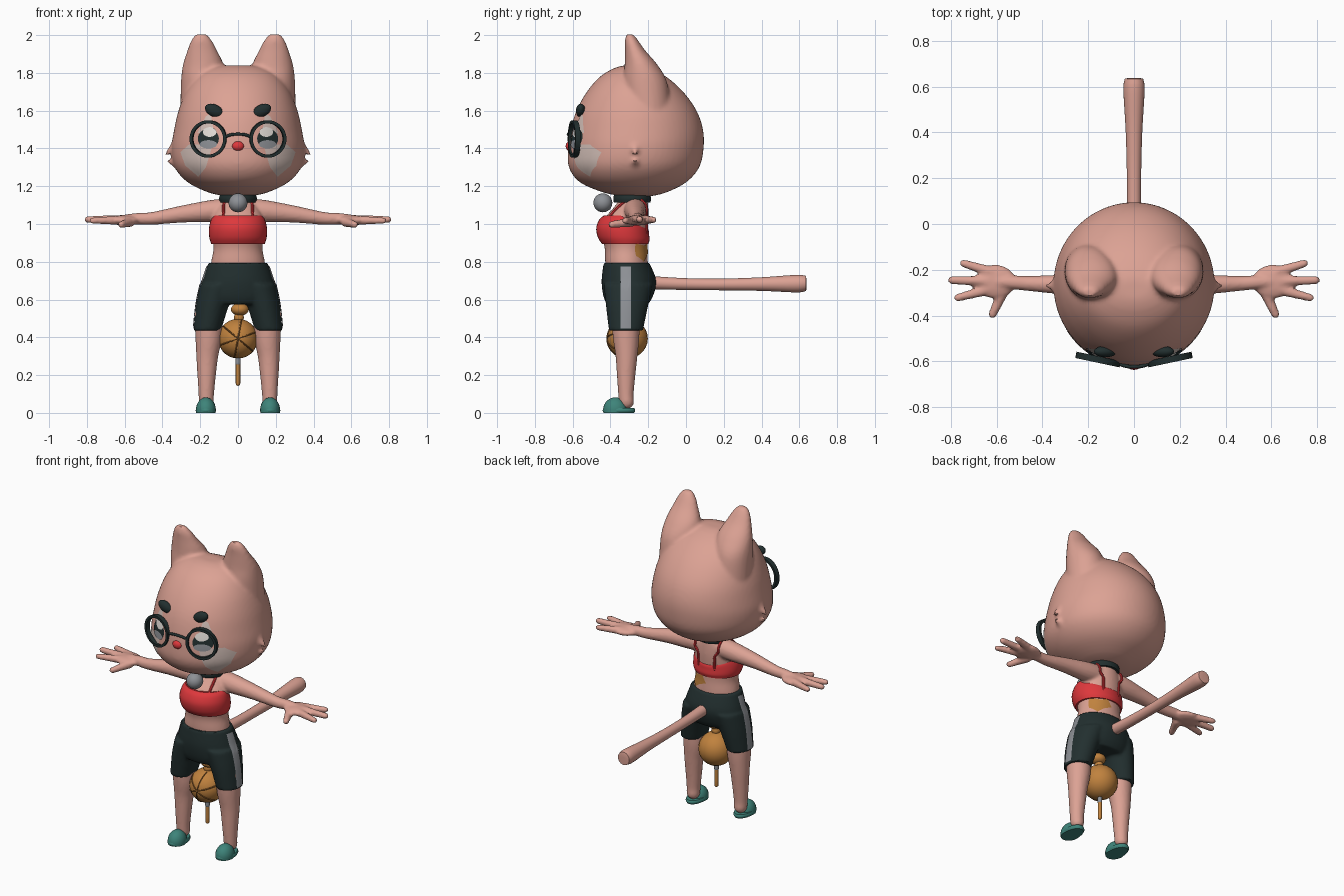
import bpy, bmesh, math
from mathutils import Vector, Matrix
from mathutils.bvhtree import BVHTree

if "Cube" in bpy.data.objects:
    bpy.data.objects.remove(bpy.data.objects["Cube"])


def material(name, r, g, b):
    m = bpy.data.materials.new(name)
    lin = [((c / 255 + 0.055) / 1.055) ** 2.4 for c in (r, g, b)]
    m.diffuse_color = (*lin, 1)
    m.use_nodes = True
    m.node_tree.nodes["Principled BSDF"].inputs["Base Color"].default_value = m.diffuse_color
    return m


SKIN = material("skin", 220, 162, 148)
PALE = material("pale_marking", 212, 192, 184)
DARK = material("dark_cloth", 34, 47, 47)
RED = material("red", 222, 56, 60)
TEAL = material("teal", 62, 132, 122)
ORANGE = material("orange", 192, 130, 62)
BROWN = material("brown_seam", 140, 92, 42)
GREY = material("grey", 142, 145, 150)
WHITE = material("white", 232, 226, 220)


# ---------- helpers ----------
def spline(rows, n=5):
    """Smooth resampling of rows of numbers (Catmull-Rom)."""
    out = []
    for i in range(len(rows) - 1):
        a, b, c, d = (rows[min(max(k, 0), len(rows) - 1)] for k in range(i - 1, i + 3))
        for k in range(n):
            t = k / n
            out.append([0.5 * (2 * q + (r - p) * t + (2 * p - 5 * q + 4 * r - s) * t * t
                               + (3 * q - p - 3 * r + s) * t ** 3) for p, q, r, s in zip(a, b, c, d)])
    return out + [list(rows[-1])]


def skin_rings(bm, rings):
    rings = [[bm.verts.new(p) for p in r] for r in rings]
    n = len(rings[0])
    for a, b in zip(rings, rings[1:]):
        for i in range(n):
            bm.faces.new((a[i], a[(i + 1) % n], b[(i + 1) % n], b[i]))
    bm.faces.new(rings[0][::-1])
    bm.faces.new(rings[-1])


def loft(bm, rows, side=1, n=40):
    """Stack of ellipses: rows of (z, cx, cy, rx, ry)."""
    ang = [2 * math.pi * i / n for i in range(n)]
    skin_rings(bm, [[(side * (cx + abs(rx) * math.cos(a)), cy + abs(ry) * math.sin(a), z) for a in ang]
                    for z, cx, cy, rx, ry in spline(rows)])


def tube(bm, pts, side=1, n=16, flat=1.0):
    """Round-ended tube: points of (x, y, z, radius)."""
    p = spline(pts, 4)
    a, b = Vector(p[0][:3]), Vector(p[1][:3])
    d0, r0 = (a - b).normalized(), p[0][3]
    y, z = Vector(p[-2][:3]), Vector(p[-1][:3])
    d1, r1 = (z - y).normalized(), p[-1][3]
    head = [[*(a + d0 * r0 * s), r0 * math.sqrt(1 - s * s)] for s in (0.99, 0.8, 0.45)]
    tail = [[*(z + d1 * r1 * s), r1 * math.sqrt(1 - s * s)] for s in (0.45, 0.8, 0.99)]
    p = head + p + tail
    rings = []
    for i, q in enumerate(p):
        d = Vector(p[min(i + 1, len(p) - 1)][:3]) - Vector(p[max(i - 1, 0)][:3])
        u = d.cross(Vector((0, 0, 1)) if abs(d.normalized().z) < 0.9 else Vector((0, 1, 0))).normalized()
        v = u.cross(d).normalized() * flat
        ring = []
        for k in range(n):
            t = 2 * math.pi * k / n
            w = Vector(q[:3]) + (u * math.cos(t) + v * math.sin(t)) * q[3]
            ring.append((side * w.x, w.y, w.z))
        rings.append(ring)
    skin_rings(bm, rings)


def ball(bm, c, s, tilt=0.0):
    m = Matrix.Translation(c) @ Matrix.Rotation(tilt, 4, 'Y') @ Matrix.Diagonal((*s, 1))
    bmesh.ops.create_uvsphere(bm, u_segments=24, v_segments=14, radius=1, matrix=m)


def finish(name, bm, mat, voxel=0, relax=4):
    """Make the object; with a voxel size its shells are fused and blended."""
    bmesh.ops.recalc_face_normals(bm, faces=bm.faces)
    me = bpy.data.meshes.new(name)
    bm.to_mesh(me)
    bm.free()
    ob = bpy.data.objects.new(name, me)
    bpy.context.collection.objects.link(ob)
    me.materials.append(mat)
    if voxel:
        r = ob.modifiers.new("fuse", 'REMESH')
        r.mode, r.voxel_size = 'VOXEL', voxel
        s = ob.modifiers.new("blend", 'SMOOTH')
        s.iterations, s.factor = relax, 0.5
        dg = bpy.context.evaluated_depsgraph_get()
        new = bpy.data.meshes.new_from_object(ob.evaluated_get(dg))
        ob.modifiers.clear()
        ob.data = new
        new.materials.clear()
        new.materials.append(mat)
    return ob


def tree_of(ob):
    return BVHTree.FromPolygons([v.co for v in ob.data.vertices], [p.vertices[:] for p in ob.data.polygons])


def plate(name, tree, outline, direction, mat, lift=0.004, rings=5, steps=6):
    """Thin painted plate laid on a surface; outline is in (x or y, z)."""
    d = Vector(direction)
    k = len(outline)
    edge = [Vector(outline[i]).lerp(Vector(outline[(i + 1) % k]), t / steps) for i in range(k) for t in range(steps)]
    mid = sum(edge, Vector((0, 0))) / len(edge)

    def drop(p):
        o = Vector((0, p.x, p.y)) if abs(d.x) > 0.5 else Vector((p.x, 0, p.y))
        hit = tree.ray_cast(o - d * 2 , d)
        if hit[0] is None:
            hit = tree.find_nearest(o)
        return hit[0] - d * lift
    bm = bmesh.new()
    loops = [[bm.verts.new(drop(mid.lerp(p, r / rings))) for p in edge] for r in range(1, rings + 1)]
    c = bm.verts.new(drop(mid))
    n = len(edge)
    for i in range(n):
        j = (i + 1) % n
        bm.faces.new((c, loops[0][i], loops[0][j]))
        for a, b in zip(loops, loops[1:]):
            bm.faces.new((a[i], b[i], b[j], a[j]))
    ob = finish(name, bm, mat)
    me = ob.data
    if sum((p.normal * p.area for p in me.polygons), Vector()).dot(d) > 0:
        me.flip_normals()
    return ob


def oval(cx, cz, rx, rz, n=20):
    return [(cx + rx * math.cos(2 * math.pi * i / n), cz + rz * math.sin(2 * math.pi * i / n)) for i in range(n)]


SIDES = ((1, "right"), (-1, "left"))

# ---------- head with ears and cheek tufts ----------
bm = bmesh.new()
loft(bm, [(1.145, 0, -.26, .05, .06), (1.165, 0, -.27, .15, .16), (1.22, 0, -.28, .265, .28),
          (1.3, 0, -.275, .335, .345), (1.4, 0, -.265, .352, .358), (1.5, 0, -.26, .338, .35),
          (1.6, 0, -.262, .315, .318), (1.7, 0, -.27, .275, .255), (1.78, 0, -.28, .215, .175),
          (1.825, 0, -.285, .14, .095), (1.84, 0, -.285, .07, .04)], n=64)
for s, _ in SIDES:
    loft(bm, [(1.6, .19, -.2, .115, .12), (1.75, .193, -.215, .109, .115), (1.84, .184, -.237, .108, .088),
              (1.92, .19, -.27, .078, .053), (1.97, .193, -.288, .056, .036), (2.004, .196, -.297, .03, .02)], s)
    tube(bm, [(.28, -.27, 1.44, .06), (.378, -.27, 1.372, .01)], s)
    tube(bm, [(.26, -.27, 1.31, .06), (.37, -.27, 1.335, .01)], s)
head = finish("head", bm, SKIN, .012)
face = tree_of(head)

# ---------- face markings, eyes, brows ----------
FRONT = (0, 1, 0)
for s, side in SIDES:
    flip = lambda pts: [(s * x, z) for x, z in pts]
    plate(side + "_cheek_patch", face, flip([(.14, 1.4), (.19, 1.42), (.26, 1.42), (.305, 1.38), (.28, 1.31),
                                             (.21, 1.25), (.17, 1.3)]), FRONT, PALE)
    plate(side + "_brow_patch", face, flip([(.13, 1.5), (.145, 1.585), (.17, 1.57), (.215, 1.48)]), FRONT, PALE)
    plate(side + "_eye", face, oval(s * .157, 1.452, .056, .052), FRONT, DARK, .006, steps=1)
    plate(side + "_eye_shine", face, oval(s * .15, 1.487, .036, .026), FRONT, WHITE, .008, steps=1)
    plate(side + "_iris", face, oval(s * .157, 1.422, .046, .022), FRONT, GREY, .008, steps=1)
    bm = bmesh.new()
    y = face.ray_cast(Vector((s * .125, -2, 1.6)), Vector(FRONT))[0].y
    ball(bm, (s * .125, y - .004, 1.6), (.053, .025, .032), -s * math.radians(25))
    finish(side + "_brow", bm, DARK)

# nose
bm = bmesh.new()
ball(bm, (0, -.615, 1.412), (.032, .022, .026))
finish("nose", bm, RED)

# glasses: two rims and a bridge
bm = bmesh.new()
for s, _ in SIDES:
    turn = Matrix.Translation((s * .157, -.592, 1.45)) @ Matrix.Rotation(s * math.radians(12), 4, 'Z')
    n = 36
    prof = [(.083, -.014), (.099, -.014), (.099, .014), (.083, .014)]
    ring = [[bm.verts.new(turn @ Vector((r * math.cos(2 * math.pi * i / n), h, r * math.sin(2 * math.pi * i / n))))
             for r, h in prof] for i in range(n)]
    for i in range(n):
        for k in range(4):
            a, b = ring[i], ring[(i + 1) % n]
            bm.faces.new((a[k], a[(k + 1) % 4], b[(k + 1) % 4], b[k]))
tube(bm, [(-.07, -.608, 1.46, .008), (-.03, -.622, 1.474, .008), (.03, -.622, 1.474, .008), (.07, -.608, 1.46, .008)], n=10)
finish("glasses", bm, DARK)

# ---------- body: torso, arms, hands, legs, tail ----------
bm = bmesh.new()
loft(bm, [(.72, 0, -.31, .15, .11), (.8, 0, -.315, .142, .113), (.87, 0, -.318, .13, .112), (.95, 0, -.325, .138, .122),
          (1.03, 0, -.313, .135, .115), (1.09, 0, -.29, .11, .09), (1.13, 0, -.28, .075, .075), (1.2, 0, -.28, .06, .06)])
for s, _ in SIDES:
    tube(bm, [(.07, -.27, 1.075, .06), (.15, -.268, 1.068, .058), (.3, -.265, 1.052, .045),
              (.45, -.26, 1.03, .034), (.53, -.255, 1.028, .031), (.6, -.253, 1.02, .03)], s)
    ball(bm, (s * .605, -.252, 1.02), (.088, .075, .027))
    for f in ([(.62, -.21, 1.022, .024), (.745, -.172, 1.022, .017)],
              [(.63, -.25, 1.024, .024), (.795, -.245, 1.024, .018)],
              [(.63, -.285, 1.02, .024), (.77, -.322, 1.018, .017)],
              [(.57, -.29, 1.01, .026), (.618, -.395, .997, .018)]):
        tube(bm, f, s)
    tube(bm, [(.155, -.32, .52, .075), (.156, -.317, .4, .07), (.163, -.315, .3, .058), (.166, -.317, .2, .049),
              (.168, -.318, .1, .041), (.168, -.315, .06, .04)], s, 24)
body = finish("body", bm, SKIN, .009, 3)
torso = tree_of(body)

bm = bmesh.new()
tube(bm, [(0, -.2, .69, .035), (0, 0, .682, .031), (0, .2, .68, .031), (0, .4, .682, .036), (0, .57, .684, .046),
          (0, .615, .685, .045)], n=24)
for v in bm.verts:
    v.co.y = min(v.co.y, .637)
finish("tail", bm, SKIN)

# patch on the lower back
plate("back_patch", torso, [(0, .85), (.03, .9), (.07, .885), (.118, .895), (.122, .83), (.09, .8), (.05, .83)],
      (0, -1, 0), ORANGE)

# ---------- clothing ----------
bm = bmesh.new()
loft(bm, [(.895, 0, -.322, .142, .123), (.93, 0, -.33, .152, .137), (.98, 0, -.335, .153, .14),
          (1.025, 0, -.328, .142, .13), (1.045, 0, -.322, .125, .112)])
for v in bm.verts:  # lower the back edge into a band
    v.co.z -= max(0, v.co.y + .33) * .5 * max(0, (v.co.z - .9) / .14)
finish("top_garment", bm, RED)
bm = bmesh.new()
for s, _ in SIDES:
    path = []
    for q in spline([(.085, -.43, 1.03), (.085, -.38, 1.09), (.085, -.28, 1.16), (.08, -.17, 1.06), (.07, -.17, .95)]):
        hit = torso.find_nearest(Vector(q))
        path.append((*(hit[0] + hit[1] * .002), .008))
    tube(bm, path, s, 8)
finish("shoulder_straps", bm, RED)

bm = bmesh.new()
loft(bm, [(.795, 0, -.315, .157, .121), (.7, 0, -.302, .188, .145), (.62, 0, -.306, .2, .132), (.575, 0, -.31, .17, .11)])
for s, _ in SIDES:
    loft(bm, [(.68, .1, -.305, .1, .13), (.57, .135, -.312, .087, .112), (.435, .163, -.318, .073, .09)], s)
shorts = finish("shorts", bm, DARK, .01, 2)
tree = tree_of(shorts)
for s, side in SIDES:
    plate(side + "_shorts_stripe", tree, [(-.347, .447), (-.29, .447), (-.29, .775), (-.347, .775)], (-s, 0, 0), GREY,
          .005, 6, 10)

# collar and bell
bm = bmesh.new()
loft(bm, [(1.115, 0, -.285, .096, .097), (1.135, 0, -.285, .1, .1), (1.16, 0, -.285, .094, .095)])
finish("collar", bm, DARK)
bm = bmesh.new()
ball(bm, (0, -.44, 1.112), (.05, .05, .05))
finish("bell", bm, GREY)

# slippers: thin sole with a domed toe
for s, side in SIDES:
    bm = bmesh.new()
    loft(bm, [(0, .17, -.355, .048, .08), (.012, .17, -.355, .054, .086), (.025, .17, -.355, .05, .082)], s)
    ball(bm, (s * .17, -.375, .015), (.053, .064, .067))
    for v in bm.verts:
        v.co.z = max(v.co.z, 0)
    finish(side + "_slipper", bm, TEAL)

# ---------- hanging ball with knot, seams and stick ----------
bm = bmesh.new()
ball(bm, (0, -.31, .393), (.105, .108, .105))
ball(bm, (.01, -.315, .548), (.047, .045, .033))
ball(bm, (.005, -.312, .505), (.026, .026, .03))
finish("hanging_ball", bm, ORANGE)
bm = bmesh.new()
for k in range(3):
    a = math.radians(20 + 60 * k)
    arc = []
    for i in range(-5, 6):
        t = math.radians(14 * i)
        r = .105 * math.sin(t)
        arc.append((r * math.cos(a), -.31 - .108 * math.cos(t), .393 + r * math.sin(a), .004))
    tube(bm, arc, n=6)
finish("ball_seams", bm, BROWN)
bm = bmesh.new()
tube(bm, [(0, -.31, .32, .012), (0, -.31, .155, .012)], n=12)
finish("stick", bm, ORANGE)
bm = bmesh.new()
tube(bm, [(0, -.31, .3, .014), (0, -.31, .262, .014)], n=12)
finish("stick_ferrule", bm, GREY)

# smooth shading with kept edges
bpy.ops.object.select_all(action='SELECT')
bpy.context.view_layer.objects.active = head
bpy.ops.object.shade_smooth_by_angle(angle=math.radians(40))
